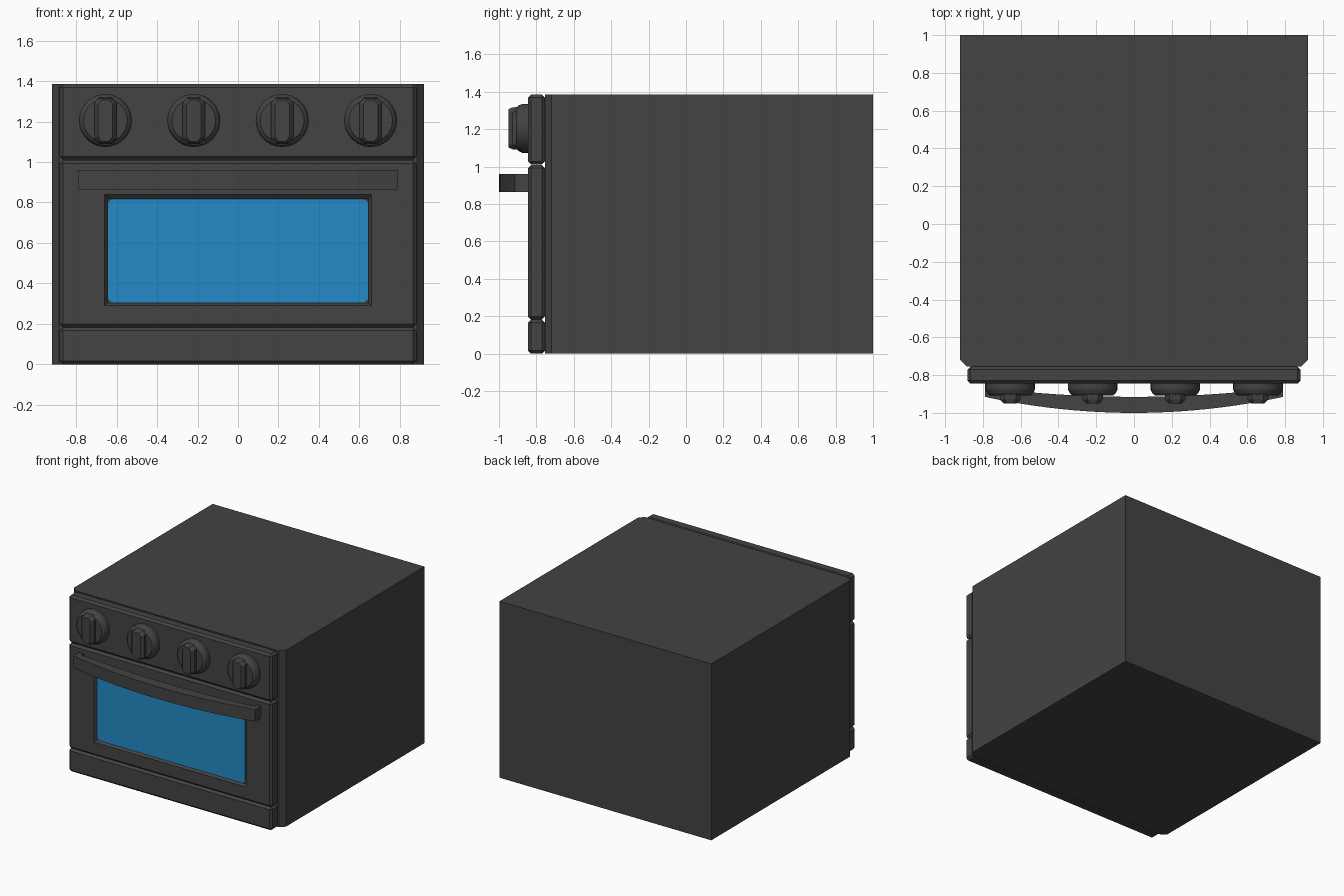
import bpy, bmesh, math

if "Cube" in bpy.data.objects:
    bpy.data.objects.remove(bpy.data.objects["Cube"])


def material(name, rgb):
    m = bpy.data.materials.new(name)
    m.diffuse_color = (*rgb, 1)
    m.use_nodes = True
    m.node_tree.nodes["Principled BSDF"].inputs["Base Color"].default_value = m.diffuse_color
    return m


GREY = material("charcoal enamel", (0.056, 0.056, 0.056))
BLUE = material("blue glass", (0.018, 0.255, 0.58))


def finish(name, bm, mat):
    bmesh.ops.recalc_face_normals(bm, faces=bm.faces)
    me = bpy.data.meshes.new(name)
    bm.to_mesh(me)
    bm.free()
    me.materials.append(mat)
    ob = bpy.data.objects.new(name, me)
    bpy.context.collection.objects.link(ob)
    return ob


def loft(name, rings, mat):
    """Skin matching closed rings and cap both ends."""
    bm = bmesh.new()
    rows = [[bm.verts.new(p) for p in r] for r in rings]
    n = len(rows[0])
    for a, b in zip(rows, rows[1:]):
        for i in range(n):
            j = (i + 1) % n
            bm.faces.new((a[i], a[j], b[j], b[i]))
    bm.faces.new(rows[0])
    bm.faces.new(rows[-1])
    return finish(name, bm, mat)


def extrude_z(name, pts, z0, z1, mat):
    return loft(name, [[(x, y, z) for x, y in pts] for z in (z0, z1)], mat)


FRONT, BACK, HALF = -0.845, -0.755, 0.882


def panel(z0, z1, bevel=0.016):
    """Chamfered slab across the front."""
    bm = bmesh.new()
    bmesh.ops.create_cube(bm, size=1)
    for v in bm.verts:
        v.co = (v.co.x * 2 * HALF, FRONT if v.co.y < 0 else BACK,
                z0 if v.co.z < 0 else z1)
    bmesh.ops.bevel(bm, geom=bm.edges[:], offset=bevel, segments=1,
                    affect='EDGES', profile=0.5)
    return bm


# Main cabinet with chamfered front corners
half = [(0.92, 1.0), (0.92, -0.72), (0.885, BACK)]
extrude_z("cabinet", half + [(-x, y) for x, y in reversed(half)], 0, 1.385, GREY)

# Control panel and lower drawer
finish("control_panel", panel(1.012, 1.385), GREY)
finish("drawer_front", panel(0.0, 0.182), GREY)

# Oven door with a recessed, sloped window frame
bm = panel(0.182, 1.008)
bm.normal_update()
face = min(bm.faces, key=lambda f: f.calc_center_median().y)
for w, lo, hi, y in ((0.66, 0.29, 0.84, FRONT), (0.645, 0.303, 0.818, FRONT + 0.02)):
    bmesh.ops.inset_individual(bm, faces=[face], thickness=0.01)
    mid = face.calc_center_median().z
    for v in face.verts:
        v.co = (math.copysign(w, v.co.x), y, hi if v.co.z > mid else lo)
finish("oven_door", bm, GREY)

# Window glass with clipped corners
w, h, c, cz = 0.643, 0.256, 0.02, 0.561
corner = [(w, h - c), (w - c, h)]
outline = corner + [(-x, z) for x, z in reversed(corner)]
outline += [(-x, -z) for x, z in outline]
loft("window_glass", [[(x, y, cz + z) for x, z in outline]
                      for y in (FRONT + 0.021, FRONT + 0.014)], BLUE)

# Bowed door handle with end posts
steps = [i / 12 - 1 for i in range(25)]
bar = [(0.79 * t, -1.0 + 0.085 * t * t) for t in steps]
bar += [(0.79, FRONT + 0.003), (0.75, FRONT + 0.003)]
bar += [(0.75 * t, -0.915 + 0.045 * t * t) for t in reversed(steps)]
bar += [(-0.75, FRONT + 0.003), (-0.79, FRONT + 0.003)]
extrude_z("door_handle", bar, 0.865, 0.96, GREY)

# Knobs: round base with a raised chamfered grip
KZ, SIDES = 1.205, 32
grip_q = [(0.055, 0.09), (0.03, 0.114)]
grip = grip_q + [(-x, z) for x, z in reversed(grip_q)]
grip += [(-x, -z) for x, z in grip]
for k in range(4):
    kx = (k - 1.5) * 0.437
    rings = [[(kx + r * math.cos(2 * math.pi * i / SIDES), y,
               KZ + r * math.sin(2 * math.pi * i / SIDES)) for i in range(SIDES)]
             for r, y in ((0.131, FRONT + 0.003), (0.131, -0.875), (0.121, -0.897),
                          (0.112, -0.903), (0.108, -0.908))]
    base = loft(f"knob_base_{k + 1}", rings, GREY)
    bpy.context.view_layer.objects.active = base
    base.select_set(True)
    bpy.ops.object.shade_smooth_by_angle(angle=math.radians(20))
    base.select_set(False)
    loft(f"knob_grip_{k + 1}",
         [[(kx + x * sx, y, KZ + z * sz) for x, z in grip]
          for sx, sz, y in ((1, 1, -0.9), (1, 0.98, -0.928), (0.65, 0.9, -0.95))], GREY)
